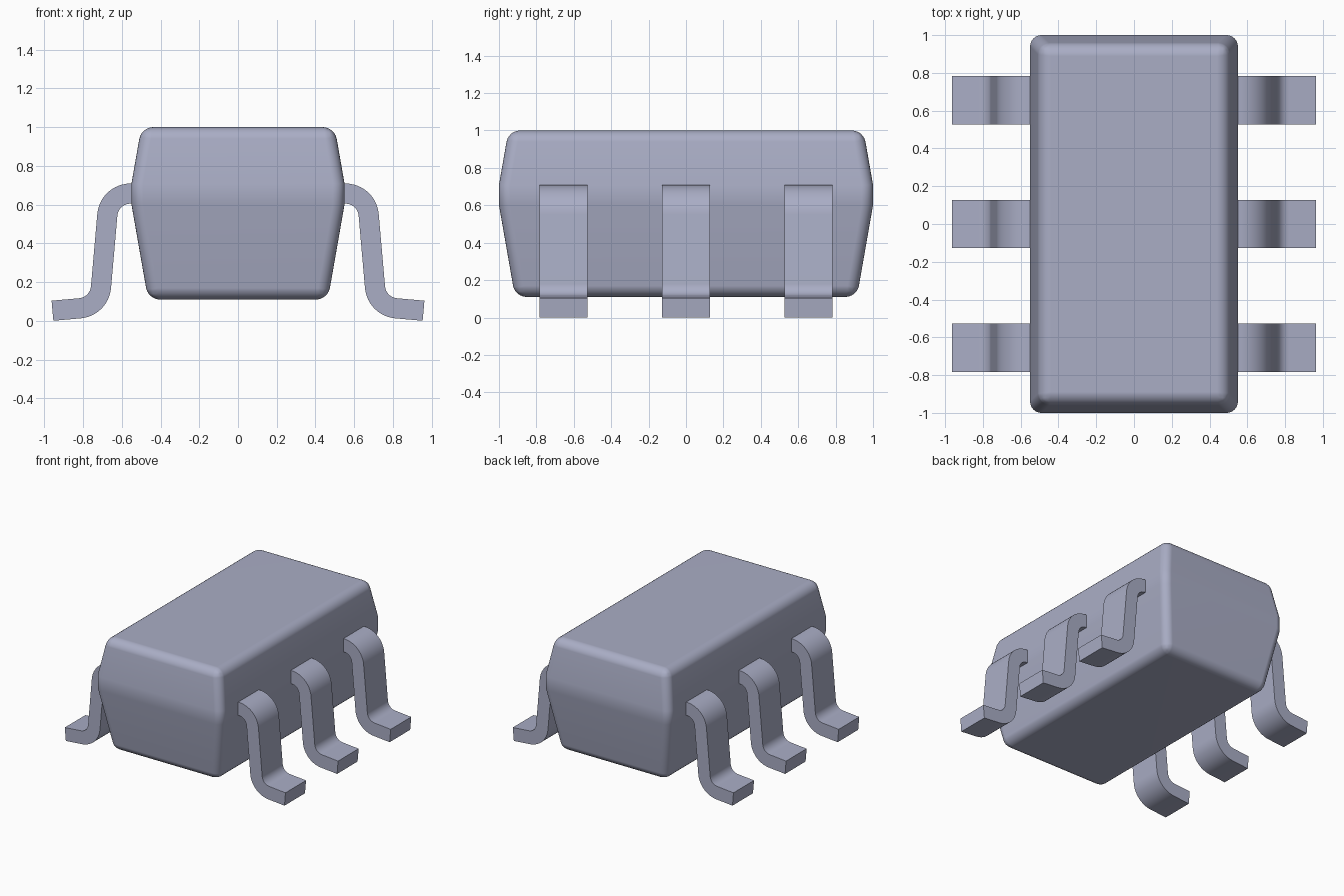
import bpy, bmesh, math
from mathutils import Vector

cube = bpy.data.objects.get("Cube")
if cube:
    bpy.data.objects.remove(cube, do_unlink=True)

# Single flat colour
COLOUR = (0.40, 0.42, 0.56, 1.0)
mat = bpy.data.materials.new("blue grey")
mat.diffuse_color = COLOUR
mat.use_nodes = True
bsdf = next(n for n in mat.node_tree.nodes if n.type == 'BSDF_PRINCIPLED')
bsdf.inputs["Base Color"].default_value = COLOUR


def finish(name, bm, is_sharp):
    """Turn a bmesh into a smooth shaded object with chosen sharp edges."""
    bmesh.ops.recalc_face_normals(bm, faces=bm.faces)
    for f in bm.faces:
        f.smooth = True
    for e in bm.edges:
        e.smooth = not is_sharp(e)
    mesh = bpy.data.meshes.new(name)
    bm.to_mesh(mesh)
    bm.free()
    mesh.materials.append(mat)
    obj = bpy.data.objects.new(name, mesh)
    bpy.context.collection.objects.link(obj)
    mod = obj.modifiers.new("Clean shading", 'WEIGHTED_NORMAL')
    mod.keep_sharp = True
    return obj


# Body: four stacked rectangles, drafted above and below a straight belt
BELT = (0.60, 0.71)
LEVELS = [(0.11, 0.464, 0.914), (BELT[0], 0.55, 1.0),
          (BELT[1], 0.55, 1.0), (1.0, 0.499, 0.949)]


def on_belt(e):
    za, zb = (v.co.z for v in e.verts)
    return abs(za - zb) < 1e-4 and any(abs(za - z) < 1e-3 for z in BELT)


bm = bmesh.new()
rings = [[bm.verts.new((sx * hx, sy * hy, z))
          for sx, sy in ((-1, -1), (1, -1), (1, 1), (-1, 1))]
         for z, hx, hy in LEVELS]
bm.faces.new(rings[0][::-1])
bm.faces.new(rings[-1])
for lo, hi in zip(rings, rings[1:]):
    for i in range(4):
        j = (i + 1) % 4
        bm.faces.new((lo[i], lo[j], hi[j], hi[i]))
bmesh.ops.bevel(bm, geom=[e for e in bm.edges if not on_belt(e)],
                offset=0.06, offset_type='OFFSET', segments=6,
                profile=0.5, affect='EDGES')
finish("body", bm, on_belt)

# Lead centre line: (point, heading) pairs along a gull-wing bend
HALF_T, HALF_W, R, STEPS = 0.052, 0.128, 0.12, 12
path = [(Vector((0.52, 0.657)), 0.0)]


def straight(length):
    p, a = path[-1]
    path.append((p + length * Vector((math.cos(a), math.sin(a))), a))


def bend(degrees):
    p, a = path[-1]
    s = math.copysign(1, degrees)
    centre = p + s * R * Vector((-math.sin(a), math.cos(a)))
    for i in range(1, STEPS + 1):
        t = a + math.radians(degrees) * i / STEPS
        path.append((centre + s * R * Vector((math.sin(t), -math.cos(t))), t))


straight(0.035)
bend(-85)
straight(0.375)
bend(80)
straight(0.142)

# Offset the centre line to both sides for the closed strip outline
upper = [p + HALF_T * Vector((-math.sin(a), math.cos(a))) for p, a in path]
lower = [p - HALF_T * Vector((-math.sin(a), math.cos(a))) for p, a in path]
outline = upper + lower[::-1]


def lead(name, side, y):
    bm = bmesh.new()
    near = [bm.verts.new((side * p.x, y - HALF_W, p.y)) for p in outline]
    face = bm.faces.new(near)
    ext = bmesh.ops.extrude_face_region(bm, geom=[face])
    moved = [g for g in ext["geom"] if isinstance(g, bmesh.types.BMVert)]
    bmesh.ops.translate(bm, verts=moved, vec=(0, 2 * HALF_W, 0))
    finish(name, bm, lambda e: e.calc_face_angle(0) > math.radians(30))


for side_name, side in (("left", 1), ("right", -1)):
    for pos, y in (("front", -0.655), ("middle", 0.0), ("back", 0.655)):
        lead(f"lead_{side_name}_{pos}", side, y)
